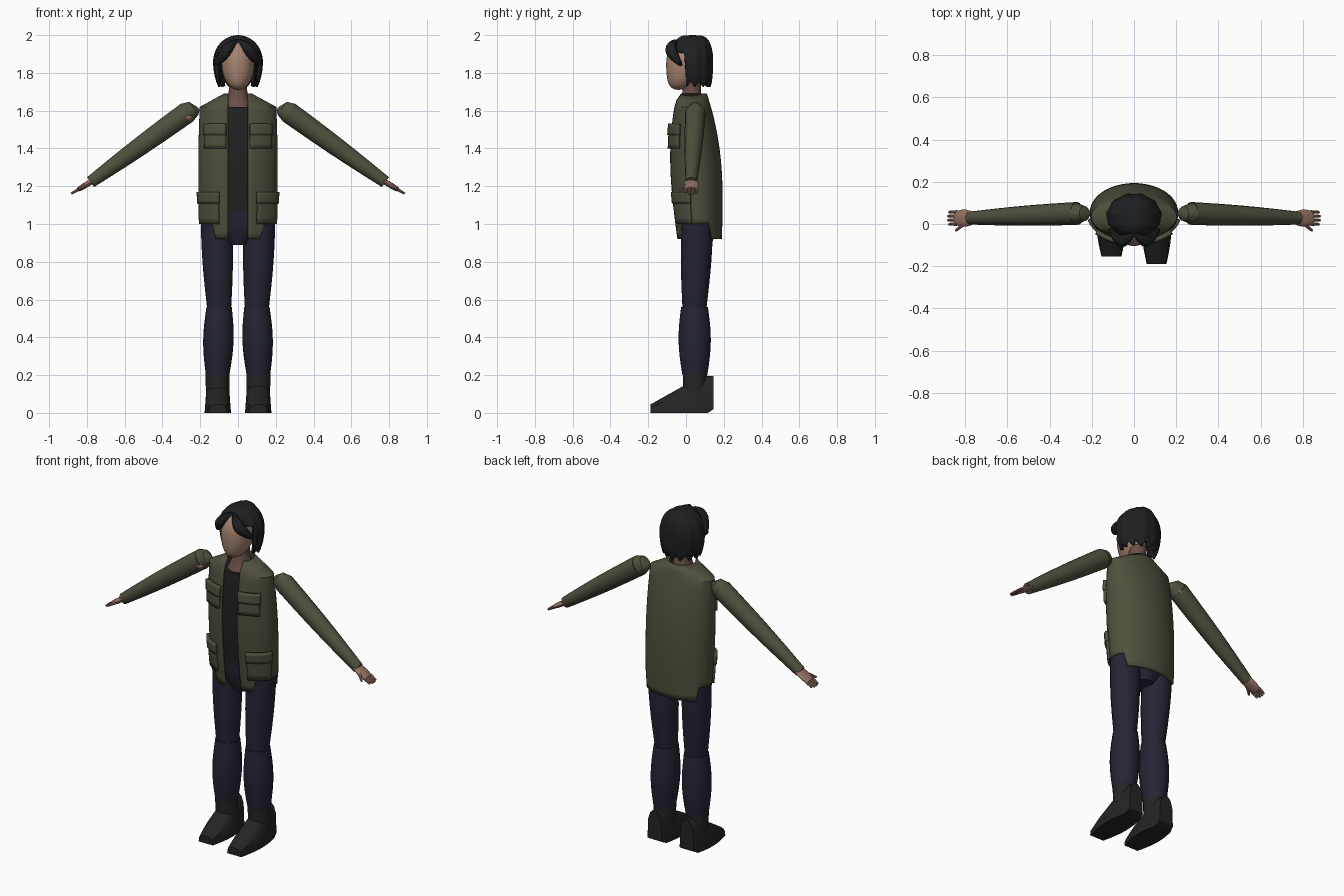
import bpy, bmesh
from math import sin, cos, pi, asin, sqrt
from mathutils import Vector

cube = bpy.data.objects.get("Cube")
if cube:
    bpy.data.objects.remove(cube, do_unlink=True)

parts = []
UP = Vector((0, 0, 1))
BACK = Vector((0, 1, 0))


def material(name, *colour):
    mat = bpy.data.materials.new(name)
    mat.use_nodes = True
    mat.diffuse_color = (*colour, 1)
    shader = next(node for node in mat.node_tree.nodes if node.type == "BSDF_PRINCIPLED")
    shader.inputs["Base Color"].default_value = (*colour, 1)
    return mat


olive = material("olive_cloth", 0.078, 0.08, 0.047)
navy = material("navy_denim", 0.018, 0.018, 0.035)
charcoal = material("charcoal_cloth", 0.015, 0.015, 0.016)
black = material("black_hair", 0.013, 0.014, 0.015)
leather = material("black_leather", 0.018, 0.018, 0.018)
face_skin = material("face_skin", 0.38, 0.23, 0.16)
body_skin = material("body_skin", 0.3, 0.165, 0.125)
neck_skin = material("neck_skin", 0.15, 0.08, 0.066)


def finish(name, bm, mat):
    mesh = bpy.data.meshes.new(name)
    bm.to_mesh(mesh)
    bm.free()
    mesh.materials.append(mat)
    part = bpy.data.objects.new(name, mesh)
    bpy.context.collection.objects.link(part)
    parts.append(part)
    return part


def bridge(bm, rings, closed):
    rows = [[bm.verts.new(point) for point in ring] for ring in rings]
    count = len(rows[0])
    for low, high in zip(rows, rows[1:]):
        for j in range(count if closed else count - 1):
            k = (j + 1) % count
            bm.faces.new((low[j], low[k], high[k], high[j]))
    return rows


def solid(name, rings, mat):
    """Closed loft with capped ends."""
    bm = bmesh.new()
    rows = bridge(bm, rings, True)
    bm.faces.new(rows[0])
    bm.faces.new(rows[-1])
    bmesh.ops.recalc_face_normals(bm, faces=bm.faces)
    return finish(name, bm, mat)


def sheet(name, rings, mat, thickness, offset):
    """Open loft thickened into cloth."""
    bm = bmesh.new()
    bridge(bm, rings, False)
    bmesh.ops.remove_doubles(bm, verts=bm.verts, dist=0.0005)
    part = finish(name, bm, mat)
    cloth = part.modifiers.new("thickness", "SOLIDIFY")
    cloth.thickness = thickness
    cloth.offset = offset


def oval(centre, axis, radius, depth, sides):
    back = (BACK - axis * BACK.dot(axis)).normalized()
    across = back.cross(axis)
    turns = [2 * pi * j / sides for j in range(sides)]
    return [centre + across * radius * cos(a) + back * depth * sin(a) for a in turns]


def limb(name, start, end, r_start, r_end, mat, bulge=0.0, flat=1.0, axis=None, sides=16, steps=8):
    """Tapered tube; bulge swells its middle, flat scales its depth."""
    start, end = Vector(start), Vector(end)
    axis = axis or (end - start).normalized()
    rings = []
    for i in range(steps + 1):
        t = i / steps
        radius = r_start + (r_end - r_start) * t + bulge * sin(pi * t)
        rings.append(oval(start.lerp(end, t), axis, radius, radius * flat, sides))
    solid(name, rings, mat)


def ball(name, centre, size, mat):
    bm = bmesh.new()
    bmesh.ops.create_uvsphere(bm, u_segments=24, v_segments=16, radius=1)
    bmesh.ops.scale(bm, vec=size, verts=bm.verts)
    bmesh.ops.translate(bm, vec=centre, verts=bm.verts)
    return finish(name, bm, mat)


# Rules for the torso and hair outlines: half width, centre y, half depth
HEM, SHOULDER, COLLAR = 0.92, 1.62, 1.69


def torso(z):
    t = (z - HEM) / (COLLAR - HEM)
    slope = max(0, (z - SHOULDER) / (COLLAR - SHOULDER))
    width = 0.2 + 0.01 * sin(pi * t) - 0.125 * slope
    return width, 0.07 - 0.04 * t, 0.12 + 0.02 * sin(pi * t) - 0.04 * t ** 4


def hair(z):
    k = (z - 1.86) / (0.14 if z > 1.86 else 0.22)
    r = sqrt(max(0, 1 - k * k))
    return 0.13 * r, 0.035, 0.11 * sqrt(r)


def around(outline, a, z, out=0.0, ripple=0.0):
    width, centre, depth = outline(z)
    wave = 1 + ripple * cos(11 * a)
    return (width * wave + out) * sin(a), centre - (depth * wave + out) * cos(a), z


def shell(name, outline, levels, hem, gap, columns, thickness, mat, ripple=0.0):
    rings = []
    for z in levels:
        first = asin(gap / max(gap, outline(z)[0])) if gap else 0
        angles = [first + 2 * (pi - first) * j / columns for j in range(columns + 1)]
        rings.append([around(outline, a, max(z, hem(a)), 0, ripple) for a in angles])
    sheet(name, rings, mat, thickness, -1)


# Jacket, open down the front with side slits
def jacket_hem(a):
    return HEM if cos(a) > 0.8 or cos(a) < -0.5 else 1.0


jacket_levels = [HEM + 0.035 * i for i in range(23)]
shell("jacket", torso, jacket_levels, jacket_hem, 0.053, 48, 0.01, olive)


def pocket(name, side, inner, outer, bottom, top, thickness):
    angles = [side * (inner + (outer - inner) * j / 8) for j in range(9)]
    heights = [bottom + (top - bottom) * i / 4 for i in range(5)]
    rings = [[around(torso, a, z, thickness / 2) for a in angles] for z in heights]
    sheet(name, rings, olive, thickness, 0)


# Shirt and hips fill the inside of the jacket
shirt_rings = []
hip_rings = []
for i in range(9):
    t = i / 8
    z = 1.07 + (SHOULDER - 1.07) * t
    width, centre, depth = torso(z)
    shirt_rings.append(oval(Vector((0, centre, z)), UP, width * 0.88, depth * 0.92, 24))
    spread = sin(pi / 2 * t)
    hip_centre = Vector((0, 0.06, 0.89 + 0.18 * t))
    hip_rings.append(oval(hip_centre, UP, 0.05 + 0.13 * spread, 0.075 + 0.04 * spread, 24))
solid("shirt", shirt_rings, charcoal)
solid("hips", hip_rings, navy)

# Neck and head, with the jaw drawn forward
limb("neck", (0, 0.03, 1.6), (0, 0.03, 1.76), 0.085, 0.05, neck_skin, bulge=-0.015)
head = ball("head", (0, 0.005, 1.85), (0.088, 0.11, 0.14), face_skin)
for vert in head.data.vertices:
    jaw = max(0, (1.85 - vert.co.z) / 0.14)
    vert.co.y -= 0.045 * jaw ** 2


# Rippled hair with ragged ends, raised above the face
def hair_hem(a):
    return 1.91 if cos(a) > 0.36 else 1.74 + 0.016 * cos(13 * a)


hair_levels = [1.72 + 0.28 * sin(pi / 2 * i / 14) for i in range(15)]
shell("hair_cap", hair, hair_levels, hair_hem, 0, 66, 0.02, black, ripple=0.025)

for side, s in (("left", 1), ("right", -1)):
    # Parted bang
    bang = []
    for i in range(9):
        t = i / 8
        centre = Vector((s * 0.115 * t, 0.015 * t - 0.045 - 0.04 * sin(pi * t), 1.965 - 0.12 * t ** 1.4))
        radius = 0.012 + 0.02 * sin(pi * t)
        bang.append(oval(centre, Vector((s, 0, -t)).normalized(), radius, radius, 10))
    solid(side + "_bang", bang, black)

    # Pockets with flaps
    pocket(side + "_chest_pocket", s, 0.3, 0.93, 1.4, 1.5, 0.016)
    pocket(side + "_chest_flap", s, 0.29, 0.95, 1.47, 1.53, 0.022)
    pocket(side + "_hip_pocket", s, 0.5, 1.3, 1.0, 1.14, 0.012)
    pocket(side + "_hip_flap", s, 0.48, 1.32, 1.11, 1.17, 0.018)

    # Sleeve with a tapered shoulder cap
    shoulder = Vector((s * 0.27, 0.05, 1.59))
    wrist = Vector((s * 0.78, 0.028, 1.222))
    along = (wrist - shoulder).normalized()
    seam = shoulder + Vector((s * -0.035, 0, 0.022))
    tip = Vector((s * 0.21, 0.05, 1.612))
    limb(side + "_shoulder_tip", tip, seam, 0.01, 0.042, olive, flat=0.85, axis=along, steps=1)
    limb(side + "_shoulder_cap", seam, shoulder, 0.042, 0.057, olive, flat=0.85, axis=along, steps=1)
    limb(side + "_sleeve", shoulder, wrist, 0.057, 0.032, olive, bulge=0.005, flat=0.95)

    # Hand
    reach = Vector((s * 0.1, 0, -0.06))
    limb(side + "_palm", wrist - reach / 8, wrist + reach * 0.65, 0.012, 0.012, body_skin,
         bulge=0.003, flat=2.7)
    for i in range(4):
        shift = i - 1.5
        knuckle = wrist + reach * 0.6 + BACK * shift * 0.019
        limb(f"{side}_finger_{i + 1}", knuckle, knuckle + reach * (0.45 - 0.05 * abs(shift)),
             0.009, 0.006, body_skin, sides=8, steps=2)
    thumb = wrist + reach / 4 - BACK * 0.025
    limb(side + "_thumb", thumb, thumb + reach * 0.4 - BACK * 0.035, 0.011, 0.006, body_skin,
         sides=8, steps=2)

    # Trouser leg in two pieces meeting at the knee
    knee = Vector((s * 0.1, 0.045, 0.56))
    ankle = Vector((s * 0.108, 0.047, 0.2))
    limb(side + "_thigh", (s * 0.115, 0.062, 1.04), knee, 0.083, 0.064, navy, bulge=0.007, axis=UP)
    limb(side + "_shin", knee, ankle, 0.067, 0.062, navy, bulge=0.016, flat=1.06, axis=UP)
    limb(side + "_boot_cuff", ankle + UP / 80, ankle - UP / 10, 0.064, 0.062, leather, axis=UP)

    # Boot, arched sections running from the raised heel to the toe
    length = 0.335 if s > 0 else 0.3
    boot = []
    for i in range(11):
        t = i / 10
        half = 0.047 + 0.023 * sin(pi * t)
        sole = max(0, 0.02 - 0.2 * t)
        top = 0.197 - 0.19 * max(0, t - 0.2)
        arch = [pi * j / 7 for j in range(8)]
        boot.append([(s * 0.107 + half * cos(a), 0.146 - length * t,
                      sole + (top - sole) * sqrt(abs(sin(a)))) for a in arch])
    solid(side + "_boot", boot, leather)

# Bare skin showing at the right armpit
ball("right_armpit", (-0.265, 0.047, 1.565), (0.03, 0.05, 0.027), body_skin)

# Smooth shading with crisp edges
bpy.ops.object.select_all(action="DESELECT")
for part in parts:
    part.select_set(True)
bpy.context.view_layer.objects.active = parts[0]
bpy.ops.object.shade_smooth_by_angle(angle=0.6)
